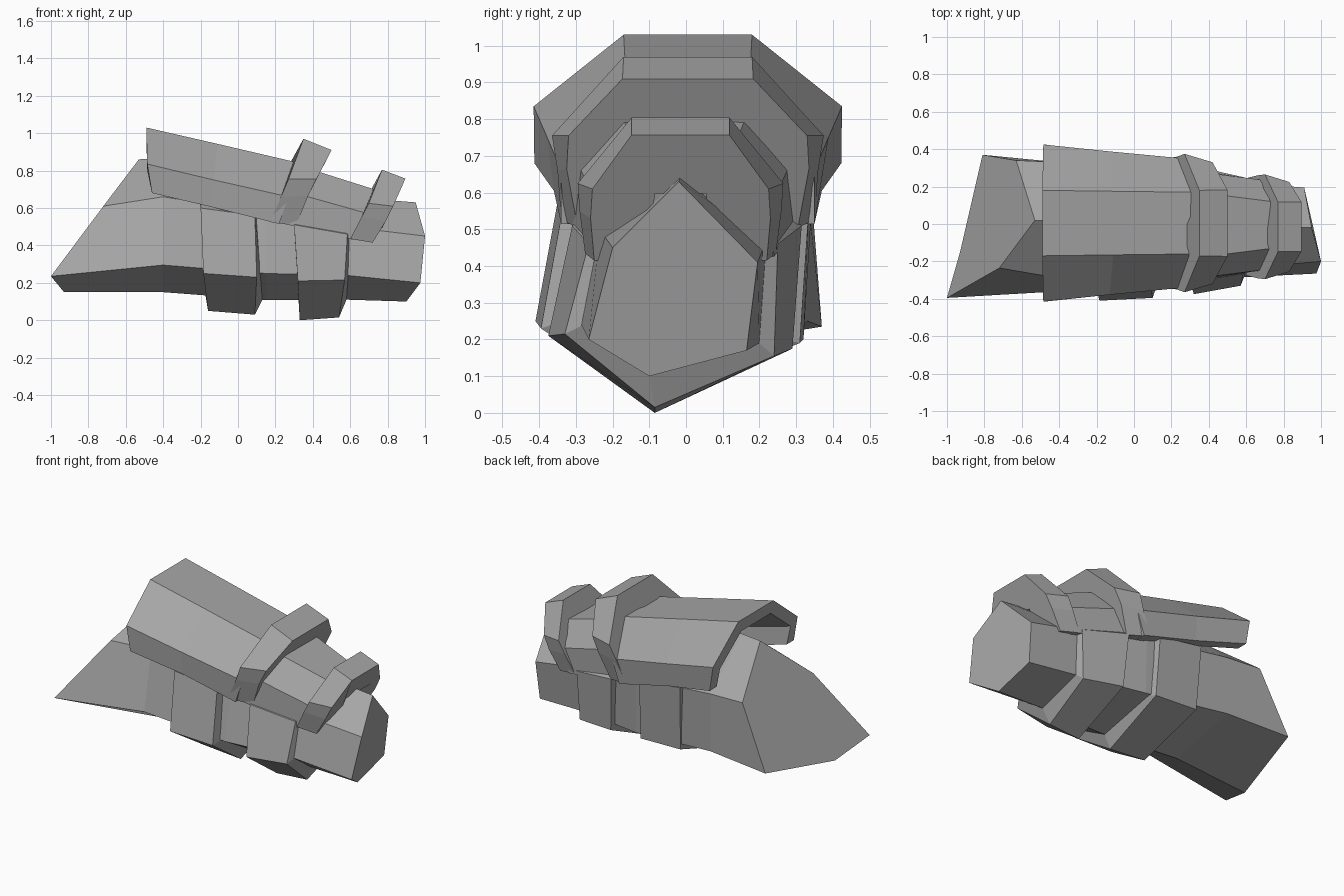
import bpy, bmesh

cube = bpy.data.objects.get("Cube")
if cube:
    bpy.data.objects.remove(cube, do_unlink=True)

# Single grey material
grey = bpy.data.materials.new("armour_grey")
grey.use_nodes = True
GREY = (0.38, 0.38, 0.38, 1.0)
grey.diffuse_color = GREY
bsdf = grey.node_tree.nodes["Principled BSDF"]
bsdf.inputs["Base Color"].default_value = GREY
bsdf.inputs["Roughness"].default_value = 0.8


def loft(name, rings):
    """Skin closed rings of (x, y, z) points and cap both ends."""
    bm = bmesh.new()
    loops = [[bm.verts.new(p) for p in ring] for ring in rings]
    n = len(loops[0])
    for a, b in zip(loops, loops[1:]):
        for i in range(n):
            j = (i + 1) % n
            bm.faces.new((a[i], a[j], b[j], b[i]))
    bm.faces.new(loops[0])
    bm.faces.new(loops[-1])
    bmesh.ops.recalc_face_normals(bm, faces=bm.faces)
    mesh = bpy.data.meshes.new(name)
    bm.to_mesh(mesh)
    bm.free()
    mesh.materials.append(grey)
    obj = bpy.data.objects.new(name, mesh)
    bpy.context.collection.objects.link(obj)
    return obj


def arch(name, sections, thickness, cy, lean=0.0):
    """Open-bottomed shell. A section lists (x, half width, z) from crown to hem.
    Lean slides the inner edge back, so that the end faces tilt."""
    rings = []
    for sec in sections:
        inner = []
        for i, (x, w, z) in enumerate(sec):
            drop = 0 if i == len(sec) - 1 else thickness * (0.5 if i else 1.0)
            inset = thickness * (1.0 if i else 0.4)
            inner.append((x - lean * drop, w - inset, z - drop))
        ring = [(x, cy - w, z) for x, w, z in reversed(sec)]
        ring += [(x, cy + w, z) for x, w, z in sec]
        ring += [(x, cy + w, z) for x, w, z in reversed(inner)]
        ring += [(x, cy - w, z) for x, w, z in inner]
        rings.append(ring)
    return loft(name, rings)


def at(x, points):
    return [(x, y, z) for y, z in points]


# Arm core: ridge, front upper, front lower, keel, back lower, back upper
loft("arm_core", [
    [(-0.53, 0.02, 0.86), (-0.72, -0.235, 0.61), (-1.0, -0.395, 0.235),
     (-0.93, -0.15, 0.15), (-0.81, 0.37, 0.235), (-0.63, 0.34, 0.62)],
    at(-0.40, [(0.02, 0.87), (-0.29, 0.66), (-0.36, 0.295),
               (-0.10, 0.15), (0.33, 0.25), (0.33, 0.61)]),
    at(0.15, [(0.02, 0.80), (-0.28, 0.57), (-0.345, 0.25),
              (-0.10, 0.108), (0.28, 0.20), (0.29, 0.55)]),
    at(0.58, [(-0.01, 0.66), (-0.235, 0.50), (-0.285, 0.24),
              (-0.10, 0.11), (0.20, 0.19), (0.22, 0.47)]),
    [(0.95, -0.02, 0.63), (1.0, -0.20, 0.45), (0.975, -0.265, 0.20),
     (0.90, -0.10, 0.10), (0.90, 0.165, 0.17), (0.91, 0.195, 0.41)],
])

# Wrapping cuffs under the plates, with a bevelled front rim
loft("rear_cuff", [
    [(-0.20, 0.02, 0.80), (-0.20, -0.345, 0.60), (-0.185, -0.41, 0.25),
     (-0.16, -0.10, 0.05), (-0.185, 0.32, 0.20), (-0.20, 0.345, 0.60)],
    [(0.09, 0.02, 0.77), (0.09, -0.335, 0.56), (0.10, -0.395, 0.23),
     (0.09, -0.10, 0.03), (0.10, 0.31, 0.19), (0.09, 0.335, 0.56)],
    [(0.10, 0.02, 0.76), (0.10, -0.27, 0.55), (0.12, -0.335, 0.25),
     (0.13, -0.10, 0.11), (0.12, 0.27, 0.20), (0.10, 0.28, 0.55)],
])
loft("front_cuff", [
    [(0.30, 0.0, 0.72), (0.30, -0.31, 0.51), (0.32, -0.375, 0.21),
     (0.33, -0.085, 0.0), (0.32, 0.29, 0.175), (0.30, 0.315, 0.51)],
    [(0.58, 0.0, 0.65), (0.585, -0.265, 0.46), (0.57, -0.33, 0.215),
     (0.54, -0.085, 0.015), (0.57, 0.24, 0.155), (0.585, 0.25, 0.46)],
    [(0.59, 0.0, 0.64), (0.60, -0.23, 0.46), (0.59, -0.28, 0.24),
     (0.58, -0.10, 0.11), (0.59, 0.20, 0.19), (0.60, 0.21, 0.46)],
])

# Armour plates over the top
arch("rear_plate", [
    [(-0.49, 0.175, 1.03), (-0.485, 0.42, 0.835), (-0.46, 0.418, 0.68)],
    [(-0.11, 0.170, 0.943), (-0.13, 0.383, 0.75), (-0.14, 0.365, 0.605)],
    [(0.31, 0.165, 0.845), (0.27, 0.345, 0.66), (0.22, 0.345, 0.515)],
], 0.07, 0.005)
arch("front_plate", [
    [(0.38, 0.17, 0.81), (0.34, 0.285, 0.67), (0.27, 0.305, 0.51)],
    [(0.76, 0.122, 0.69), (0.73, 0.235, 0.56), (0.64, 0.245, 0.425)],
], 0.12, -0.005)

# Raised solid bands at the front of each plate
arch("rear_band", [
    [(0.35, 0.175, 0.97), (0.27, 0.37, 0.755), (0.23, 0.355, 0.66), (0.17, 0.345, 0.525)],
    [(0.50, 0.178, 0.91), (0.42, 0.325, 0.755), (0.375, 0.33, 0.665), (0.31, 0.30, 0.505)],
], 0.19, 0.005, 0.55)
arch("front_band", [
    [(0.77, 0.133, 0.805), (0.70, 0.28, 0.625), (0.66, 0.275, 0.55), (0.60, 0.26, 0.435)],
    [(0.895, 0.133, 0.757), (0.83, 0.24, 0.61), (0.79, 0.245, 0.53), (0.72, 0.235, 0.415)],
], 0.16, -0.015, 0.55)
